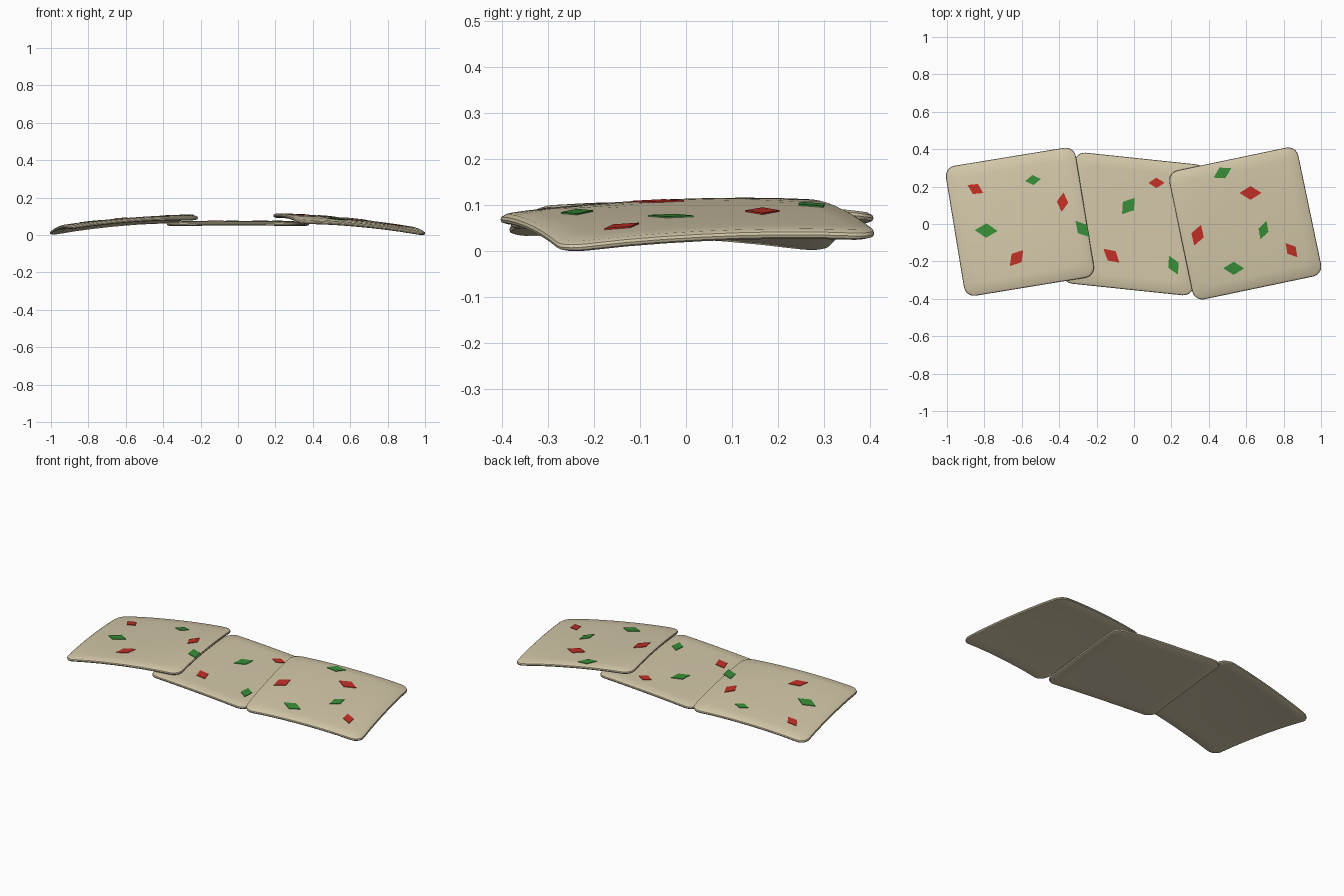
import bpy, bmesh, math
from mathutils import Vector

if "Cube" in bpy.data.objects:
    bpy.data.objects.remove(bpy.data.objects["Cube"])

HALF, RADIUS, THICK = 0.352, 0.055, 0.022


def material(name, col):
    m = bpy.data.materials.new(name)
    m.diffuse_color = (*col, 1)
    m.use_nodes = True
    m.node_tree.nodes["Principled BSDF"].inputs["Base Color"].default_value = m.diffuse_color
    return m


TAN = material("tan", (0.66, 0.58, 0.40))
RED = material("red", (0.55, 0.03, 0.02))
GREEN = material("green", (0.04, 0.27, 0.04))

# name: centre x, y, turn, top heights of corners (BL, BR, TL, TR), dome height
SHEETS = {
    "left_sheet": (-0.61, 0.012, 9.3, (0.055, 0.103, 0.020, 0.087), 0.026),
    "middle_sheet": (0.0, 0.0, -6.0, (0.074, 0.074, 0.074, 0.074), 0.006),
    "right_sheet": (0.595, 0.003, 11.8, (0.084, 0.018, 0.117, 0.046), 0.025),
}


def height(sheet, lx, ly):
    bl, br, tl, tr = sheet[3]
    u, v = lx / HALF, ly / HALF
    a, b = (u + 1) / 2, (v + 1) / 2
    base = (bl * (1 - a) + br * a) * (1 - b) + (tl * (1 - a) + tr * a) * b
    return base + sheet[4] * (1 - ((u * u + v * v) / 2) ** 1.5)


def to_world(sheet, lx, ly, dz):
    t = math.radians(sheet[2])
    return Vector((sheet[0] + lx * math.cos(t) - ly * math.sin(t),
                   sheet[1] + lx * math.sin(t) + ly * math.cos(t),
                   height(sheet, lx, ly) + dz))


def outline(s):
    """Rounded square of half size s, with subdivided sides."""
    r = RADIUS * s / HALF
    pts = []
    for q in range(4):
        t0 = q * math.pi / 2
        c = Vector((s - r, s - r))
        arc = [(c.x + r * math.cos(k * math.pi / 10), c.y + r * math.sin(k * math.pi / 10)) for k in range(6)]
        side = [((s - r) * (1 - 2 * k / 7), s) for k in range(1, 7)]
        for x, y in arc + side:
            pts.append((x * math.cos(t0) - y * math.sin(t0), x * math.sin(t0) + y * math.cos(t0)))
    return pts


def finish(name, bm, mat):
    bmesh.ops.recalc_face_normals(bm, faces=bm.faces)
    me = bpy.data.meshes.new(name)
    bm.to_mesh(me)
    bm.free()
    me.materials.append(mat)
    ob = bpy.data.objects.new(name, me)
    bpy.context.collection.objects.link(ob)
    return ob


def build_sheet(name, sheet):
    # concentric rings: top surface, bevelled rim, underside
    flat = HALF - 0.012
    inner = [flat * k / 6 for k in range(1, 7)]
    rings = [(s, 0) for s in inner]
    rings += [(HALF - 0.002, -0.005), (HALF, -0.011), (HALF - 0.002, -0.017)]
    rings += [(s, -THICK) for s in reversed(inner)]
    bm = bmesh.new()
    loops = [[bm.verts.new(to_world(sheet, x, y, dz)) for x, y in outline(s)] for s, dz in rings]
    n = len(loops[0])
    for a, b in zip(loops, loops[1:]):
        for i in range(n):
            bm.faces.new((a[i], b[i], b[(i + 1) % n], a[(i + 1) % n]))
    for loop, dz in ((loops[0], 0), (loops[-1], -THICK)):
        c = bm.verts.new(to_world(sheet, 0, 0, dz))
        for i in range(n):
            bm.faces.new((c, loop[i], loop[(i + 1) % n]))
    ob = finish(name, bm, TAN)
    bpy.ops.object.select_all(action='DESELECT')
    ob.select_set(True)
    bpy.context.view_layer.objects.active = ob
    bpy.ops.object.shade_smooth_by_angle(angle=math.radians(35))
    return ob


def build_fleck(name, sheet, x, y, length, width, angle, mat):
    # thin diamond following the sheet's surface
    t, a = math.radians(sheet[2]), math.radians(angle)
    bm = bmesh.new()
    low, high = [], []
    for p, q in ((length, 0), (0, width), (-length, 0), (0, -width)):
        dx = x + p / 2 * math.cos(a) - q / 2 * math.sin(a) - sheet[0]
        dy = y + p / 2 * math.sin(a) + q / 2 * math.cos(a) - sheet[1]
        lx, ly = dx * math.cos(t) + dy * math.sin(t), dy * math.cos(t) - dx * math.sin(t)
        low.append(bm.verts.new(to_world(sheet, lx, ly, -0.002)))
        high.append(bm.verts.new(to_world(sheet, lx, ly, 0.003)))
    bm.faces.new(high)
    bm.faces.new(low[::-1])
    for i in range(4):
        j = (i + 1) % 4
        bm.faces.new((low[i], low[j], high[j], high[i]))
    return finish(name, bm, mat)


# flecks: x, y, length, width, angle, colour
FLECKS = {
    "left_sheet": [
        (-.848, .187, .095, .06, -27, RED), (-.54, .235, .085, .054, 8, GREEN),
        (-.382, .117, .104, .062, 85, RED), (-.79, -.035, .122, .078, -2, GREEN),
        (-.628, -.182, .112, .07, 50, RED), (-.275, -.027, .117, .066, -49, GREEN)],
    "middle_sheet": [
        (-.03, .096, .11, .075, 52, GREEN), (.12, .22, .086, .056, 0, RED),
        (-.12, -.17, .113, .066, -41, RED), (.211, -.22, .112, .062, -65, GREEN)],
    "right_sheet": [
        (.473, .273, .107, .065, 28, GREEN), (.623, .166, .118, .074, 0, RED),
        (.34, -.06, .117, .07, 72, RED), (.692, -.033, .104, .056, 72, GREEN),
        (.842, -.14, .098, .058, -50, RED), (.533, -.237, .112, .07, 0, GREEN)],
}

parts = []
for name, sheet in SHEETS.items():
    parts.append(build_sheet(name, sheet))
    for i, f in enumerate(FLECKS[name]):
        parts.append(build_fleck(f"{name}_fleck_{i + 1}", sheet, *f))

# rest the lowest corner on the ground
lowest = min(v.co.z for ob in parts for v in ob.data.vertices)
for ob in parts:
    for v in ob.data.vertices:
        v.co.z -= lowest
